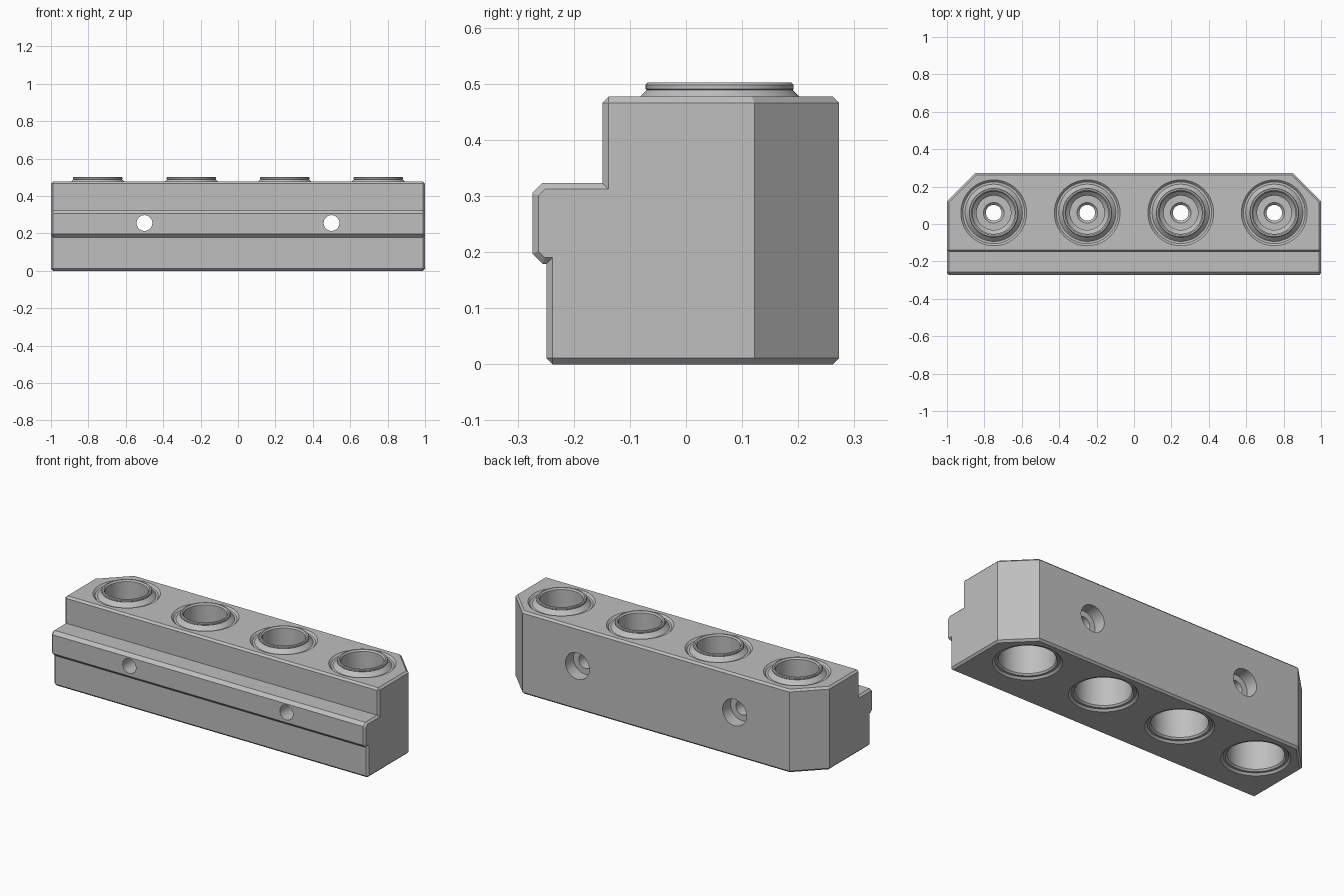
import bpy, bmesh, math
from mathutils import Vector, Matrix

if "Cube" in bpy.data.objects:
    bpy.data.objects.remove(bpy.data.objects["Cube"])

grey = bpy.data.materials.new("machined grey")
grey.use_nodes = True
colour = (0.52, 0.52, 0.52, 1)
grey.diffuse_color = colour
grey.node_tree.nodes["Principled BSDF"].inputs["Base Color"].default_value = colour

HALF, TOP, BACK, CH = 1.0, 0.477, 0.273, 0.011
BORE_Y, BOLT_Z = 0.06, 0.255
BORES = (-0.75, -0.25, 0.25, 0.75)
BOLTS = (-0.5, 0.5)


def make_object(name, bm):
    bmesh.ops.recalc_face_normals(bm, faces=bm.faces)
    mesh = bpy.data.meshes.new(name)
    bm.to_mesh(mesh)
    bm.free()
    obj = bpy.data.objects.new(name, mesh)
    bpy.context.collection.objects.link(obj)
    mesh.materials.append(grey)
    return obj


def lathe(name, profile, matrix, segments=64):
    """Closed solid turned from (radius, height) points around local z."""
    bm = bmesh.new()
    rings = []
    for r, h in profile:
        rings.append([bm.verts.new(matrix @ Vector((r * math.cos(a), r * math.sin(a), h)))
                      for a in (math.tau * i / segments for i in range(segments))])
    hollow = profile[0] == profile[-1]
    if hollow:
        bmesh.ops.delete(bm, geom=rings.pop(), context='VERTS')
        rings.append(rings[0])
    for low, high in zip(rings, rings[1:]):
        for i in range(segments):
            j = (i + 1) % segments
            bm.faces.new((low[i], low[j], high[j], high[i]))
    if not hollow:
        bm.faces.new(rings[0])
        bm.faces.new(rings[-1])
    return make_object(name, bm)


def smooth(obj):
    bpy.ops.object.select_all(action='DESELECT')
    obj.select_set(True)
    bpy.context.view_layer.objects.active = obj
    bpy.ops.object.shade_smooth_by_angle(angle=math.radians(25))


# Stepped block: side profile (y, z) with a chamfered front rail, extruded along x
profile = [(-0.249, 0), (-0.249, 0.179), (-0.256, 0.179), (-0.274, 0.197),
           (-0.274, 0.305), (-0.256, 0.323), (-0.149, 0.323), (-0.149, TOP),
           (BACK, TOP), (BACK, 0)]
bm = bmesh.new()
face = bm.faces.new([bm.verts.new((-HALF, y, z)) for y, z in profile])
ext = bmesh.ops.extrude_face_region(bm, geom=[face])
bmesh.ops.translate(bm, vec=(2 * HALF, 0, 0),
                    verts=[v for v in ext["geom"] if isinstance(v, bmesh.types.BMVert)])

# Cut off the two back corners
for side in (-1, 1):
    cut = bmesh.ops.bisect_plane(bm, geom=bm.verts[:] + bm.edges[:] + bm.faces[:],
                                 plane_co=(side * HALF, 0.122, 0), plane_no=(side, 1, 0),
                                 clear_outer=True)
    rim = [e for e in cut["geom_cut"] if isinstance(e, bmesh.types.BMEdge)]
    bmesh.ops.contextual_create(bm, geom=rim)
bmesh.ops.recalc_face_normals(bm, faces=bm.faces)


# Chamfer the top, bottom and end outlines
def on_outline(edge):
    a, b = (v.co for v in edge.verts)
    flat = any(abs(a.z - z) < 1e-4 and abs(b.z - z) < 1e-4 for z in (0, TOP))
    end = abs(abs(a.x) - HALF) < 1e-4 and abs(a.x - b.x) < 1e-4
    corner = end and min(a.y, b.y) > 0.12
    return flat or (end and not corner)


bmesh.ops.bevel(bm, geom=[e for e in bm.edges if on_outline(e)], offset=CH,
                segments=1, affect='EDGES', clamp_overlap=False)
block = make_object("block", bm)

# Cutters: chamfered vertical bores, and bolt holes counterbored from the back
R = 0.165
bore = [(R + 0.031, -0.02), (R, CH), (R, TOP - CH), (R + 0.031, TOP + 0.02)]
bolt = [(0.042, -0.4), (0.042, 0.2), (0.076, 0.2), (0.076, 0.4)]
along_y = Matrix.Rotation(math.radians(-90), 4, 'X')
cutters = [lathe("bore_cutter", bore, Matrix.Translation((x, BORE_Y, 0))) for x in BORES]
cutters += [lathe("bolt_cutter", bolt, Matrix.Translation((x, 0, BOLT_Z)) @ along_y) for x in BOLTS]
bpy.context.view_layer.objects.active = block
for cutter in cutters:
    cutter.hide_render = True
    mod = block.modifiers.new("hole", 'BOOLEAN')
    mod.operation, mod.solver, mod.object = 'DIFFERENCE', 'EXACT', cutter
    bpy.ops.object.modifier_apply(modifier=mod.name)
    bpy.data.objects.remove(cutter)
smooth(block)

# Turned bushings: raised collar on top, stepped socket, wide socket below
bushing = [(R + 0.001, CH), (R + 0.001, TOP - CH), (0.153, TOP - CH), (0.130, 0.489),
           (0.132, 0.491), (0.132, 0.498), (0.128, 0.502), (0.120, 0.502),
           (0.113, 0.494), (0.113, 0.36), (0.092, 0.34), (0.092, 0.30),
           (0.055, 0.30), (0.042, 0.287), (0.042, 0.24), (0.145, 0.24),
           (0.145, 0.02), (0.153, CH), (R + 0.001, CH)]
for i, x in enumerate(BORES):
    smooth(lathe(f"bushing_{i + 1}", bushing, Matrix.Translation((x, BORE_Y, 0))))
